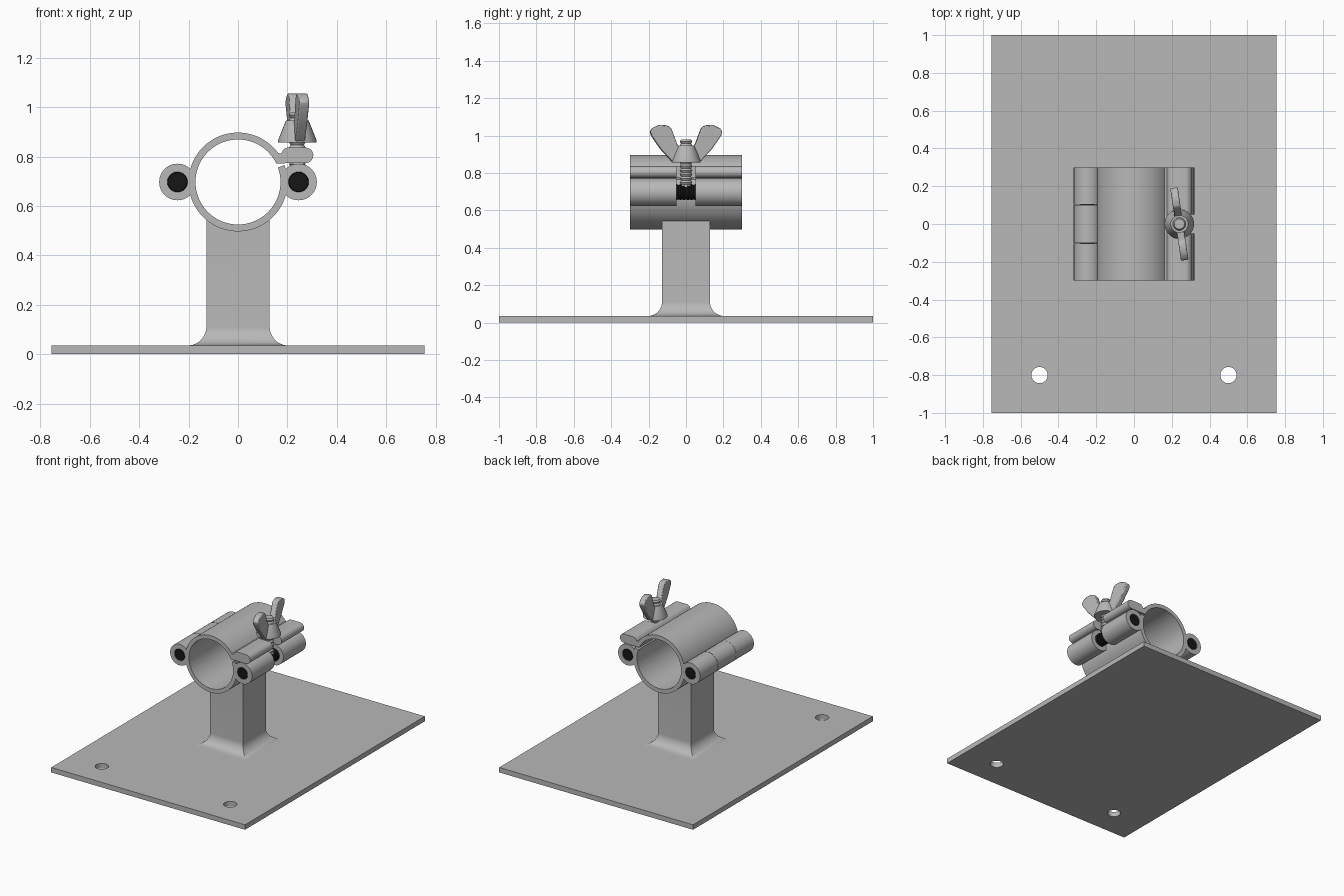
import bpy, bmesh
from math import sin, cos, pi, radians, sqrt
from mathutils import Matrix

default = bpy.data.objects.get("Cube")
if default:
    bpy.data.objects.remove(default, do_unlink=True)


def material(name, value):
    mat = bpy.data.materials.new(name)
    colour = (value, value, value, 1)
    mat.use_nodes = True
    mat.diffuse_color = colour
    bsdf = next(n for n in mat.node_tree.nodes if n.type == 'BSDF_PRINCIPLED')
    bsdf.inputs["Base Color"].default_value = colour
    return mat


steel = material("grey steel", 0.48)
black = material("black pin", 0.008)

AXIS_Z = 0.697              # height of the clamp bore and both barrels
OUTER, INNER = 0.2, 0.172   # clamp ring radii
HALF = 0.3                  # half length of the clamp
BARREL_X = 0.245
BOLT_X = 0.24
LAY = Matrix.Rotation(radians(90), 4, 'X')   # turns a z axis along y


def finish(name, bm, mat, matrix=Matrix.Identity(4), angle=35):
    bmesh.ops.recalc_face_normals(bm, faces=bm.faces)
    bm.transform(matrix)
    mesh = bpy.data.meshes.new(name)
    bm.to_mesh(mesh)
    bm.free()
    mesh.materials.append(mat)
    ob = bpy.data.objects.new(name, mesh)
    bpy.context.collection.objects.link(ob)
    smooth(ob, angle)
    return ob


def smooth(ob, angle=35):
    bpy.ops.object.select_all(action='DESELECT')
    ob.select_set(True)
    bpy.context.view_layer.objects.active = ob
    bpy.ops.object.shade_smooth_by_angle(angle=radians(angle))


def lathe(name, profile, mat=steel, matrix=Matrix.Identity(4), sides=48, turn=0, hollow=False, angle=35):
    """Spin (radius, height) points about z; hollow profiles close on themselves."""
    bm = bmesh.new()
    rings = [[bm.verts.new((r * cos(turn + 2 * pi * i / sides), r * sin(turn + 2 * pi * i / sides), z))
              for i in range(sides)] for r, z in profile]
    pairs = list(zip(rings, rings[1:]))
    if hollow:
        pairs.append((rings[-1], rings[0]))
    else:
        bm.faces.new(rings[0])
        bm.faces.new(rings[-1])
    for a, b in pairs:
        for i in range(sides):
            j = (i + 1) % sides
            bm.faces.new((a[i], a[j], b[j], b[i]))
    return finish(name, bm, mat, matrix, angle)


def prism(name, points, y0, y1, mat=steel, matrix=Matrix.Identity(4)):
    """Extrude an (x, z) outline along y."""
    bm = bmesh.new()
    face = bm.faces.new([bm.verts.new((x, y0, z)) for x, z in points])
    moved = bmesh.ops.extrude_face_region(bm, geom=[face])["geom"]
    bmesh.ops.translate(bm, vec=(0, y1 - y0, 0), verts=[v for v in moved if isinstance(v, bmesh.types.BMVert)])
    return finish(name, bm, mat, matrix)


def box(name, x0, x1, y0, y1, z0, z1):
    return prism(name, [(x0, z0), (x1, z0), (x1, z1), (x0, z1)], y0, y1)


def cut(ob, cutter):
    mod = ob.modifiers.new("cut", 'BOOLEAN')
    mod.operation = 'DIFFERENCE'
    mod.solver = 'EXACT'
    mod.object = cutter
    # Keep the cut ahead of the shading modifier, if there is one
    bpy.context.view_layer.objects.active = ob
    bpy.ops.object.modifier_apply(modifier=mod.name)
    bpy.data.objects.remove(cutter, do_unlink=True)
    smooth(ob)


def arc(cx, cz, r, start, end, steps):
    return [(cx + r * cos(radians(start + (end - start) * i / steps)),
             cz + r * sin(radians(start + (end - start) * i / steps))) for i in range(steps + 1)]


def thread(z0, z1, root, crest, pitch):
    count = round((z1 - z0) / pitch)
    points = []
    for i in range(count):
        points += [(root, z0 + i * pitch), (crest, z0 + (i + 0.5) * pitch)]
    return points + [(root, z1)]


# Base plate with two mounting holes
plate = box("base_plate", -0.755, 0.755, -1, 1, 0, 0.035)
for x in (-0.5, 0.5):
    cut(plate, lathe("hole_cutter", [(0.043, -0.1), (0.043, 0.1)], matrix=Matrix.Translation((x, -0.8, 0))))

# Square post flaring into the plate, hollowed on top to seat the ring
flare = [(h * sqrt(2), z) for h, z in arc(0.205, 0.112, 0.077, 270, 180, 12)]
post = lathe("post", flare + [(0.128 * sqrt(2), 0.6)], sides=4, turn=pi / 4)
cut(post, lathe("seat_cutter", [(0.19, -0.5), (0.19, 0.5)], sides=96,
                matrix=Matrix.Translation((0, 0, AXIS_Z)) @ LAY))

# Lower half of the clamp ring
prism("lower_clamp", arc(0, AXIS_Z, OUTER, 180, 380, 56) + arc(0, AXIS_Z, INNER, 380, 180, 56), -HALF, HALF)

# Upper half with its slotted flange
flange = [(0.174, 0.812), (0.181, 0.824), (0.19, 0.833), (0.2, 0.836)]
flange += arc(0.274, 0.805, 0.031, 90, -90, 12)
upper = prism("upper_clamp", arc(0, AXIS_Z, OUTER, 180, 36, 44) + flange + arc(0, AXIS_Z, INNER, 26, 180, 44),
              -HALF, HALF)
cut(upper, box("slot_cutter", 0.2, 0.4, -0.05, 0.05, 0.7, 0.9))


# Barrels for the hinge (three knuckles) and the bolt pivot (two knuckles)
def barrel(name, x, y0, y1):
    r, bore = 0.074, 0.041
    lathe(name, [(r, y0), (r, y1), (bore, y1), (bore, y0)], hollow=True,
          matrix=Matrix.Translation((x, 0, AXIS_Z)) @ LAY)


for i, (y0, y1) in enumerate([(-HALF, -0.102), (-0.1, 0.1), (0.102, HALF)]):
    barrel("hinge_knuckle_%d" % (i + 1), -BARREL_X, y0, y1)
for name, y0, y1 in [("front", 0.05, HALF), ("back", -HALF, -0.05)]:
    barrel("pivot_knuckle_" + name, BARREL_X, y0, y1)

# Threaded pins through the barrels
for name, x in [("hinge_pin", -BARREL_X), ("pivot_pin", BARREL_X)]:
    lathe(name, thread(-HALF, HALF, 0.038, 0.043, 0.02), black, sides=32, angle=20,
          matrix=Matrix.Translation((x, 0, AXIS_Z)) @ LAY)

# Swing bolt
lathe("swing_bolt", thread(0.715, 0.979, 0.027, 0.034, 0.022), sides=32, angle=20,
      matrix=Matrix.Translation((BOLT_X, 0, 0)))

# Wing nut: tapered hub and two flared wings
lathe("wing_nut_hub", [(0.029, 0.857), (0.078, 0.857), (0.078, 0.866), (0.046, 0.946), (0.029, 0.946)],
      hollow=True, matrix=Matrix.Translation((BOLT_X, 0, 0)))
wing = [(0.036, 0.9), (0.036, 0.935), (0.048, 0.95), (0.08, 1.035), (0.092, 1.05), (0.115, 1.056),
        (0.15, 1.055), (0.18, 1.04), (0.195, 1.022), (0.188, 1.0), (0.14, 0.93), (0.076, 0.86), (0.06, 0.86)]
for name, turn in [("wing_back", 98.5), ("wing_front", 278.5)]:
    ob = prism(name, wing, -0.02, 0.02,
               matrix=Matrix.Translation((BOLT_X, 0, 0)) @ Matrix.Rotation(radians(turn), 4, 'Z'))
    bevel = ob.modifiers.new("soft edges", 'BEVEL')
    bevel.width = 0.006
    bevel.segments = 2
